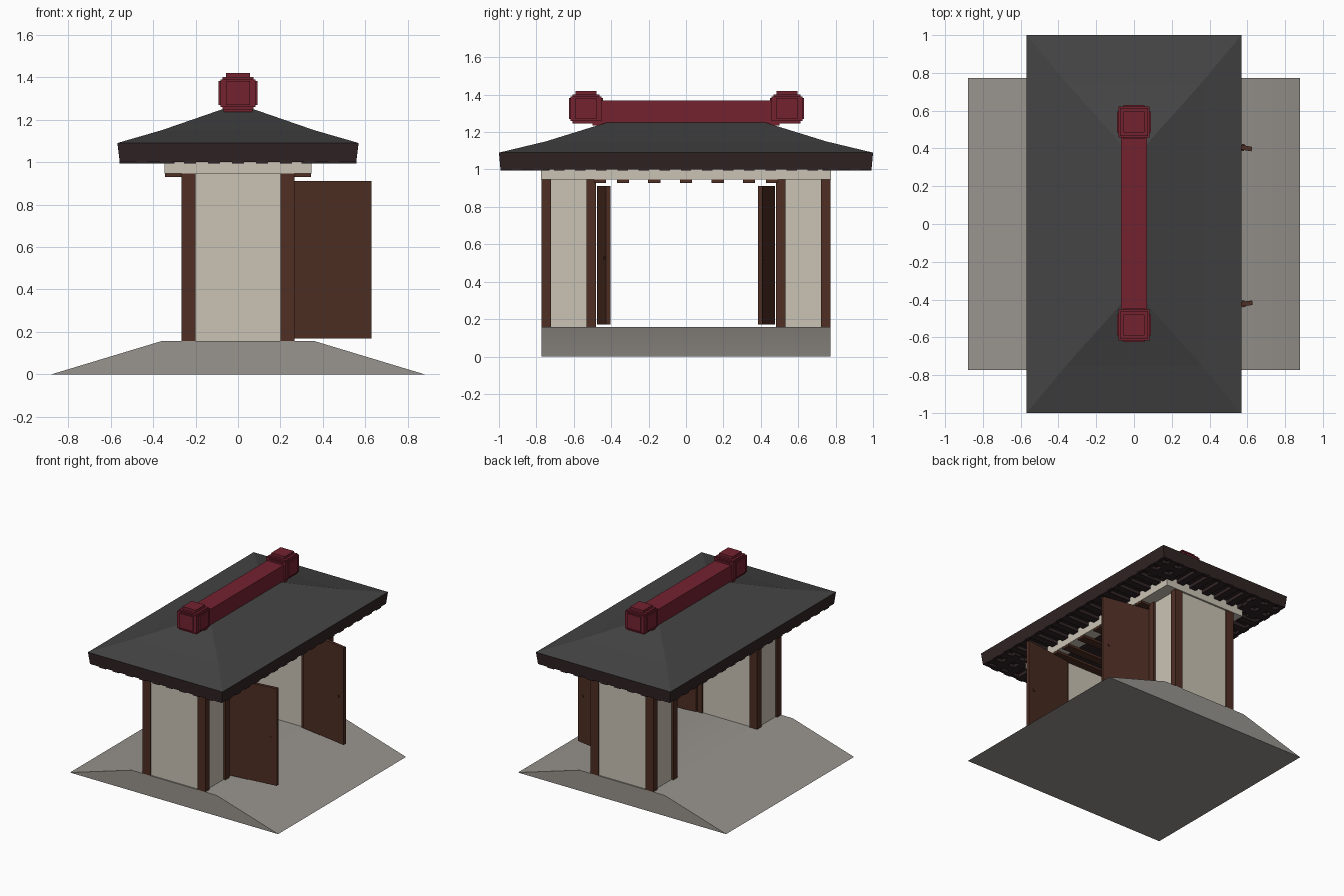
import bpy, bmesh, math
from mathutils import Matrix

if "Cube" in bpy.data.objects:
    bpy.data.objects.remove(bpy.data.objects["Cube"])


def material(name, rgb):
    lin = [((c / 255 + 0.055) / 1.055) ** 2.4 for c in rgb]
    m = bpy.data.materials.new(name)
    m.diffuse_color = (*lin, 1)
    m.use_nodes = True
    m.node_tree.nodes["Principled BSDF"].inputs["Base Color"].default_value = m.diffuse_color
    return m


STONE = material("grey stone", (152, 148, 142))
CREAM = material("cream plaster", (203, 196, 181))
WOOD = material("brown wood", (78, 46, 35))
DARK = material("dark eave wood", (48, 35, 36))
TILE = material("charcoal roof", (68, 68, 68))
RED = material("deep red ridge", (116, 34, 48))


def finish(name, bm, mats):
    bmesh.ops.recalc_face_normals(bm, faces=bm.faces)
    me = bpy.data.meshes.new(name)
    bm.to_mesh(me)
    bm.free()
    for m in mats:
        me.materials.append(m)
    ob = bpy.data.objects.new(name, me)
    bpy.context.collection.objects.link(ob)
    return ob


def add_box(bm, x0, x1, y0, y1, z0, z1):
    mat = Matrix.Translation(((x0 + x1) / 2, (y0 + y1) / 2, (z0 + z1) / 2)) \
        @ Matrix.Diagonal((x1 - x0, y1 - y0, z1 - z0, 1))
    bmesh.ops.create_cube(bm, size=1, matrix=mat)


def boxes(name, mat, *dims):
    bm = bmesh.new()
    for d in dims:
        add_box(bm, *d)
    return finish(name, bm, [mat])


# ramped stone base: trapezoid profile extruded along y
bm = bmesh.new()
prof = [(-0.88, 0), (-0.36, 0.157), (0.36, 0.157), (0.88, 0)]
face = bm.faces.new([bm.verts.new((x, -0.772, z)) for x, z in prof])
ext = bmesh.ops.extrude_face_region(bm, geom=[face])
bmesh.ops.translate(bm, vec=(0, 1.544, 0),
                    verts=[v for v in ext["geom"] if isinstance(v, bmesh.types.BMVert)])
base = finish("stone_base", bm, [STONE])
bpy.context.view_layer.objects.active = base
base.select_set(True)
bpy.ops.object.shade_smooth_by_angle(angle=math.radians(30))

# two wall blocks with corner posts
for side, s in (("front", -1), ("back", 1)):
    def span(a, b):
        return sorted((s * a, s * b))
    boxes(side + "_wall", CREAM, (-0.25, 0.25, *span(0.49, 0.762), 0.15, 0.96))
    boxes(side + "_posts", WOOD, *[
        (*sorted((q * 0.2, q * 0.265)), *span(a, b), 0.15, 0.95)
        for q in (-1, 1) for a, b in ((0.48, 0.532), (0.722, 0.772))])

# cream beam frame on top of the walls
boxes("top_beams", CREAM,
      *[(*sorted((q * 0.25, q * 0.347)), -0.776, 0.776, 0.946, 1.02) for q in (-1, 1)],
      *[(-0.25, 0.25, *sorted((q * 0.68, q * 0.776)), 0.946, 1.02) for q in (-1, 1)])

# thin ceiling slats under the beams
boxes("ceiling_slats", WOOD,
      *[(-0.345, 0.345, y - 0.033, y + 0.033, 0.929, 0.946)
        for y in (-0.46, -0.337, -0.17, 0, 0.17, 0.337, 0.46)])

# open door leaves swung out on the right side
for side, s, a in (("front", -1, 7), ("back", 1, 10)):
    door = boxes(side + "_door", WOOD, (0, 0.395, -0.012, 0.012, 0.17, 0.912),
                 (0.34, 0.355, -0.018, 0.018, 0.52, 0.535))
    door.location = (0.235, s * 0.465, 0)
    door.rotation_euler.z = -s * math.radians(a)

# hipped roof built from stacked rectangular rings, with a dark fascia
rings = [(0.33, 0.76, 1.02), (0.53, 0.965, 1.02), (0.53, 0.965, 1.0), (0.557, 0.992, 1.0),
         (0.568, 1.0, 1.09), (0.36, 0.75, 1.15), (0.065, 0.42, 1.252)]
bm = bmesh.new()
loops = [[bm.verts.new((i * x, j * y, z)) for i, j in ((-1, -1), (1, -1), (1, 1), (-1, 1))]
         for x, y, z in rings]
bm.faces.new(loops[0])
bm.faces.new(loops[-1]).material_index = 1
for r, (lo, hi) in enumerate(zip(loops, loops[1:])):
    for k in range(4):
        f = bm.faces.new((lo[k], lo[(k + 1) % 4], hi[(k + 1) % 4], hi[k]))
        f.material_index = 1 if r >= 4 else 0
finish("hipped_roof", bm, [DARK, TILE])

# rafters running out to the eaves on all four sides
rafters = []
for q in (-1, 1):
    for k in range(-8, 9):
        y = k * 0.113
        rafters.append((*sorted((q * 0.3, q * 0.558)), y - 0.028, y + 0.028, 0.994, 1.025))
    for k in range(-4, 5):
        x = k * 0.113
        rafters.append((x - 0.028, x + 0.028, *sorted((q * 0.73, q * 0.993)), 0.994, 1.025))
boxes("eave_rafters", DARK, *rafters)

# ridge beam and layered end blocks
boxes("ridge_beam", RED, (-0.069, 0.069, -0.5, 0.5, 1.235, 1.37))
for side, c in (("front", -0.535), ("back", 0.54)):
    boxes(side + "_ridge_block", RED,
          (-0.073, 0.073, c - 0.073, c + 0.073, 1.247, 1.4),
          (-0.091, 0.091, c - 0.056, c + 0.056, 1.27, 1.382),
          (-0.056, 0.056, c - 0.09, c + 0.09, 1.27, 1.382),
          (-0.082, 0.082, c - 0.082, c + 0.082, 1.26, 1.39),
          (-0.056, 0.056, c - 0.056, c + 0.056, 1.39, 1.42))
